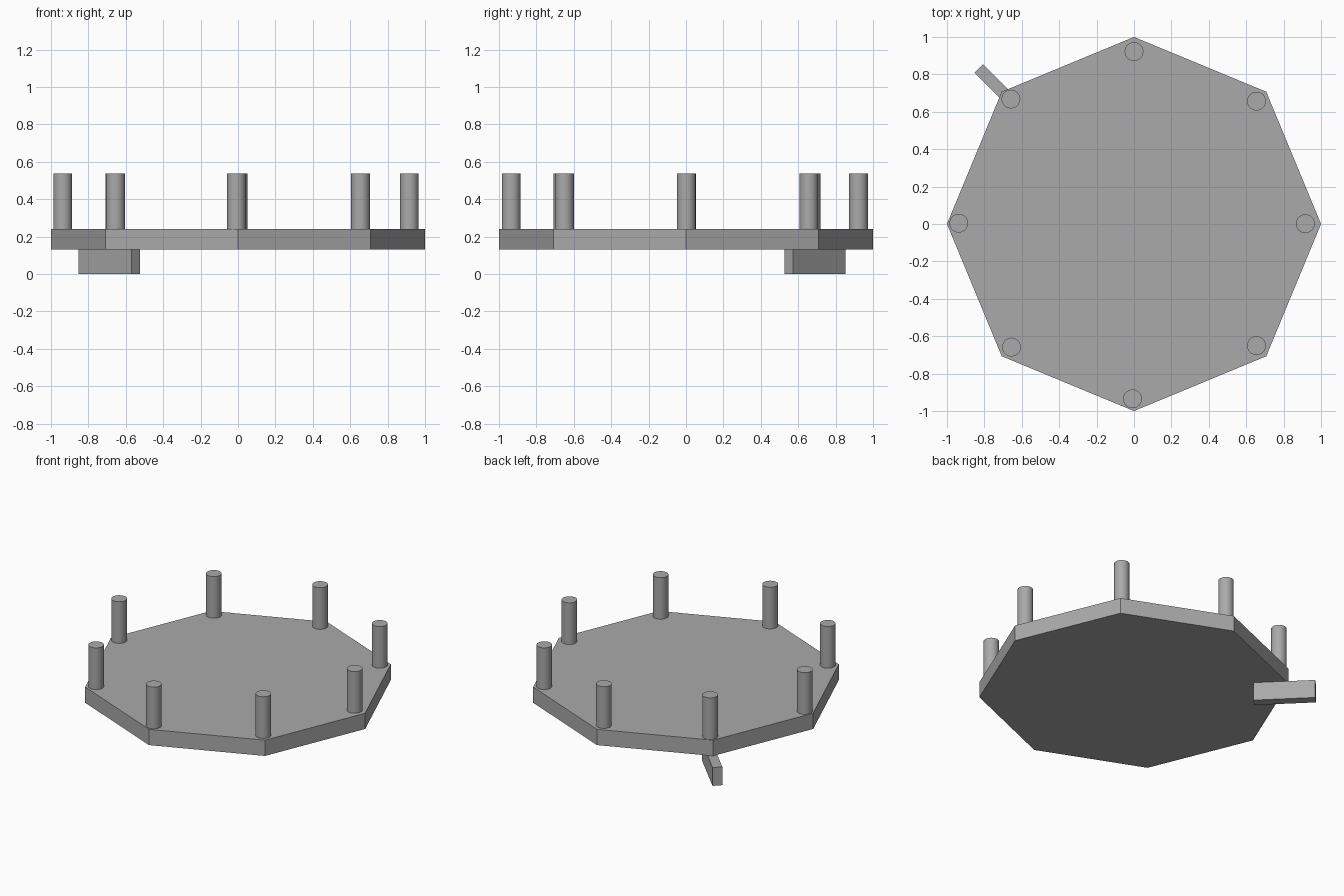
import bpy, math

if "Cube" in bpy.data.objects:
    bpy.data.objects.remove(bpy.data.objects["Cube"])

# One plain grey for everything
grey = bpy.data.materials.new("plain grey")
grey.use_nodes = True
colour = (0.4, 0.4, 0.4, 1)
grey.diffuse_color = colour
grey.node_tree.nodes["Principled BSDF"].inputs["Base Color"].default_value = colour


def prism(name, sides, radius, z0, z1, x=0, y=0):
    """Upright prism standing between two heights."""
    bpy.ops.mesh.primitive_cylinder_add(
        vertices=sides, radius=radius, depth=z1 - z0, location=(x, y, (z0 + z1) / 2))
    ob = bpy.context.object
    ob.name = name
    ob.data.materials.append(grey)
    return ob


# Octagonal platform with corners on the axes
prism("platform", 8, 1.0, 0.13, 0.242)

# Posts just inside each corner, placed slightly by hand
posts = [(0.916, 0.002), (0.655, 0.657), (0, 0.922), (-0.658, 0.668),
         (-0.937, 0.004), (-0.655, -0.658), (-0.008, -0.935), (0.655, -0.65)]
for i, (x, y) in enumerate(posts):
    prism(f"post_{i + 1}", 32, 0.05, 0.242, 0.538, x, y)
    bpy.ops.object.shade_smooth_by_angle(angle=math.radians(40))

# Short bar sticking out diagonally under the back corner
bpy.ops.mesh.primitive_cube_add(
    size=1, location=(-0.688, 0.69, 0.065), rotation=(0, 0, math.radians(135)))
bar = bpy.context.object
bar.name = "under_bar"
bar.scale = (0.4, 0.064, 0.13)
bar.data.materials.append(grey)
